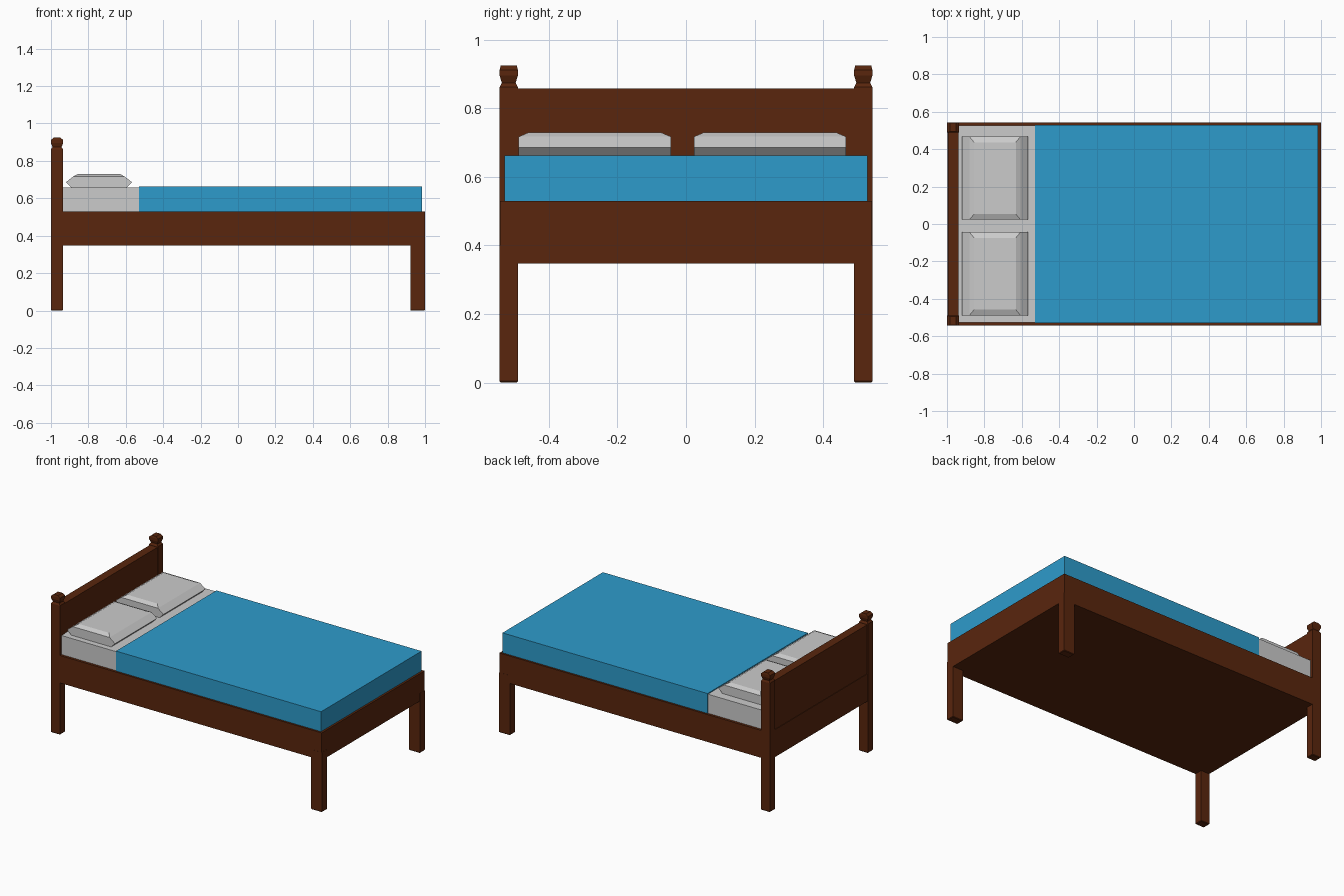
import bpy, bmesh

if "Cube" in bpy.data.objects:
    bpy.data.objects.remove(bpy.data.objects["Cube"])


def material(name, rgb):
    m = bpy.data.materials.new(name)
    m.diffuse_color = (*rgb, 1)
    m.use_nodes = True
    m.node_tree.nodes["Principled BSDF"].inputs["Base Color"].default_value = m.diffuse_color
    return m


WOOD = material("dark_wood", (0.10, 0.019, 0.004))
BLUE = material("blue_cloth", (0.027, 0.33, 0.60))


def loft(name, levels, mat=None):
    """Stack of rectangles (z, x0, x1, y0, y1) joined into a closed solid."""
    bm = bmesh.new()
    rings = [[bm.verts.new(p) for p in ((x0, y0, z), (x1, y0, z), (x1, y1, z), (x0, y1, z))]
             for z, x0, x1, y0, y1 in levels]
    for a, b in zip(rings, rings[1:]):
        for i in range(4):
            j = (i + 1) % 4
            bm.faces.new((a[i], a[j], b[j], b[i]))
    bm.faces.new(rings[0][::-1])
    bm.faces.new(rings[-1])
    me = bpy.data.meshes.new(name)
    bm.to_mesh(me)
    bm.free()
    ob = bpy.data.objects.new(name, me)
    bpy.context.collection.objects.link(ob)
    if mat:
        me.materials.append(mat)
    return ob


def box(name, x0, x1, y0, y1, z0, z1, mat=None):
    return loft(name, [(z0, x0, x1, y0, y1), (z1, x0, x1, y0, y1)], mat)


def post(name, cx, cy, profile):
    """Post from (z, half x, half y) steps."""
    return loft(name, [(z, cx - hx, cx + hx, cy - hy, cy + hy) for z, hx, hy in profile], WOOD)


# Frame and headboard
box("bed_frame", -0.998, 0.999, -0.543, 0.543, 0.347, 0.53, WOOD)
box("headboard", -0.995, -0.938, -0.52, 0.52, 0.40, 0.857, WOOD)

# Legs, with the head posts rising to faceted finials
head = [(0, 0.029, 0.023), (0.004, 0.0325, 0.0265), (0.862, 0.0325, 0.0265),
        (0.874, 0.024, 0.020), (0.895, 0.0325, 0.0265), (0.912, 0.0325, 0.0265),
        (0.925, 0.017, 0.0235)]
foot = [(0, 0.036, 0.023), (0.004, 0.0395, 0.0265), (0.40, 0.0395, 0.0265)]
for side, s in (("front", -1), ("back", 1)):
    post(f"head_post_{side}", -0.9675, s * 0.517, head)
    post(f"foot_leg_{side}", 0.9605, s * 0.517, foot)

# Mattress and blanket
box("mattress", -0.938, 0.97, -0.526, 0.526, 0.50, 0.657)
box("blanket", -0.53, 0.985, -0.53, 0.53, 0.52, 0.663, BLUE)

# Pillows
for name, y0, y1 in (("pillow_front", -0.488, -0.044), ("pillow_back", 0.023, 0.467)):
    loft(name, [(0.65, -0.885, -0.602, y0, y1),
                (0.686, -0.92, -0.567, y0, y1),
                (0.717, -0.88, -0.607, y0, y1),
                (0.73, -0.855, -0.632, y0 + 0.03, y1 - 0.03)])
